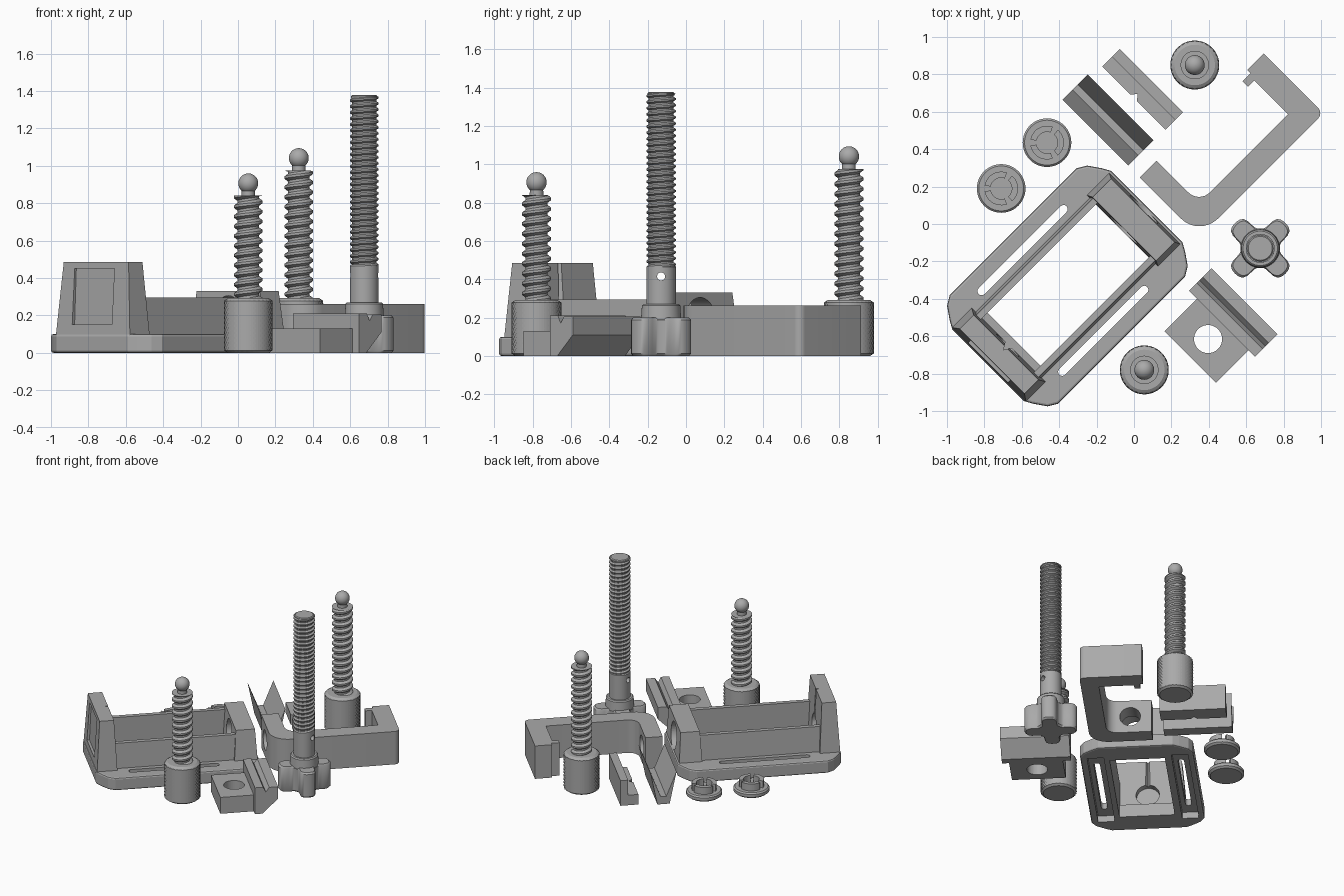
import bpy, bmesh
from math import sin, cos, pi, tanh
from mathutils import Matrix, Vector

if "Cube" in bpy.data.objects:
    bpy.data.objects.remove(bpy.data.objects["Cube"])

grey = bpy.data.materials.new("plain_grey")
grey.use_nodes = True
tone = (0.4, 0.4, 0.4, 1)
grey.diffuse_color = tone
grey.node_tree.nodes["Principled BSDF"].inputs["Base Color"].default_value = tone

DIAG = Matrix.Rotation(pi / 4, 4, 'Z')    # most parts lie along the diagonal
MID = 0.0175                              # centre line of the frame


def finish(name, bm, matrix, smooth=False):
    bmesh.ops.recalc_face_normals(bm, faces=bm.faces)
    mesh = bpy.data.meshes.new(name)
    bm.to_mesh(mesh)
    bm.free()
    mesh.materials.append(grey)
    mesh.transform(matrix)
    ob = bpy.data.objects.new(name, mesh)
    bpy.context.collection.objects.link(ob)
    if smooth:
        activate(ob)
        bpy.ops.object.shade_smooth_by_angle(angle=0.6)
    return ob


def activate(ob):
    bpy.ops.object.select_all(action='DESELECT')
    ob.select_set(True)
    bpy.context.view_layer.objects.active = ob


def loft(name, rings, matrix=DIAG, smooth=False):
    """Skin a stack of equal-length point rings and cap both ends."""
    bm = bmesh.new()
    loops = [[bm.verts.new(p) for p in ring] for ring in rings]
    n = len(loops[0])
    for a, b in zip(loops, loops[1:]):
        for i in range(n):
            bm.faces.new((a[i], a[(i + 1) % n], b[(i + 1) % n], b[i]))
    bm.faces.new(loops[0][::-1])
    bm.faces.new(loops[-1])
    return finish(name, bm, matrix, smooth)


def slab(name, pts, z0, z1, smooth=False):
    return loft(name, [[(x, y, z) for x, y in pts] for z in (z0, z1)], smooth=smooth)


def bar(name, pts, v0, v1):
    """Side profile in (u, z), drawn out along v."""
    return loft(name, [[(u, v, z) for u, z in pts] for v in (v0, v1)])


def rect(u0, u1, v0, v1):
    return [(u0, v0), (u1, v0), (u1, v1), (u0, v1)]


def taper(name, lo, hi, z0, z1):
    return loft(name, [[(x, y, z) for x, y in rect(*r)] for r, z in ((lo, z0), (hi, z1))])


def circle(r, z, n=48, c=(0, 0)):
    return [(c[0] + r * cos(2 * pi * i / n), c[1] + r * sin(2 * pi * i / n), z) for i in range(n)]


def lathe(name, profile, at, n=48):
    return loft(name, [circle(r, z, n) for r, z in profile], Matrix.Translation((*at, 0)), True)


def drill(u, v, z, r, length, axis):
    """Round cutter along u or z, in the diagonal frame."""
    turn = Matrix.Rotation(pi / 2, 4, 'Y') if axis == 'U' else Matrix()
    m = DIAG @ Matrix.Translation((u, v, z)) @ turn
    return loft("cutter", [circle(r, -length / 2), circle(r, length / 2)], m)


def cut(ob, *cutters):
    for c in cutters:
        mod = ob.modifiers.new("cut", 'BOOLEAN')
        mod.object, mod.operation, mod.solver = c, 'DIFFERENCE', 'EXACT'
        activate(ob)
        bpy.ops.object.modifier_apply(modifier=mod.name)
        bpy.data.objects.remove(c)


def bevel(ob, width, segments=2):
    mod = ob.modifiers.new("bevel", 'BEVEL')
    mod.width, mod.segments, mod.limit_method, mod.angle_limit = width, segments, 'ANGLE', 1.0
    activate(ob)
    bpy.ops.object.modifier_apply(modifier=mod.name)


def arc(cu, cv, r, a0, a1, n=8):
    return [(cu + r * cos(a0 + (a1 - a0) * i / n), cv + r * sin(a0 + (a1 - a0) * i / n))
            for i in range(n + 1)]


def thread(name, at, z0, z1, r, depth, pitch, n=32):
    """Helical thread; rows climb one pitch per turn and are clamped to the ends."""
    bm = bmesh.new()
    rows = int((z1 - z0) / pitch + 3) * 4
    grid = []
    for j in range(n):
        a = 2 * pi * j / n
        col = []
        for k in range(rows):
            z = z0 + pitch * (k / 4 - 1 + j / n)
            rad = r if k % 4 < 2 else r - depth
            col.append(bm.verts.new((rad * cos(a), rad * sin(a), min(max(z, z0), z1))))
        grid.append(col)
    for j in range(n):
        nxt, s = (grid[j + 1], 0) if j < n - 1 else (grid[0], 4)
        for k in range(rows - 1 - s):
            bm.faces.new((grid[j][k], nxt[k + s], nxt[k + s + 1], grid[j][k + 1]))
    finish(name, bm, Matrix.Translation((*at, 0)), False)
    lathe(name + "_core", [(r - depth, z0 - 0.01), (r - depth, z1)], at, n)


# Frame base with window, side slots and hollow underside
half = [(0.60, 0.27), (0.575, 0.315), (0.53, 0.38), (0.48, 0.41)]
quarter = half + [(-u, v) for u, v in half[::-1]]
outline = [(u - 0.486, v + MID) for u, v in quarter + [(-u, -v) for u, v in quarter]]
base = slab("frame_base", outline, 0, 0.1)
bevel(base, 0.012)
cut(base, slab("cutter", rect(-0.89, -0.07, MID - 0.2, MID + 0.2), -0.1, 0.2))
for s in (1, -1):
    v = MID + s * 0.305
    slot = arc(-0.21, v, 0.022, -pi / 2, pi / 2) + arc(-0.83, v, 0.022, pi / 2, 3 * pi / 2)
    cut(base, slab("cutter", rect(-0.95, -0.03, v - 0.055, v + 0.065), -0.1, 0.05),
        slab("cutter", slot, -0.1, 0.2))
    near, far = sorted((MID + s * 0.2, MID + s * 0.25))
    top = sorted((MID + s * 0.2, MID + s * 0.235))
    taper("frame_side_wall", (-0.95, -0.05, near, far), (-0.95, -0.05, *top), 0.08, 0.295)

# Tall end plate: shallow outer pocket, inner blind hole and V groove
tall = taper("tall_end_plate", (-1.08, -0.93, MID - 0.28, MID + 0.28),
             (-1.055, -0.95, MID - 0.245, MID + 0.245), 0.09, 0.485)
pocket = taper("cutter", (-1.2, -1.058, MID - 0.14, MID + 0.16),
               (-1.2, -1.045, MID - 0.14, MID + 0.16), 0.15, 0.45)
groove = slab("cutter", [(-0.9, MID - 0.04), (-0.9, MID + 0.04), (-0.97, MID)], 0, 0.6)
cut(tall, pocket, groove, drill(-0.92, MID, 0.2, 0.085, 0.14, 'U'))

# Low end block with cross hole
low = taper("low_end_block", (-0.07, 0.1, MID - 0.27, MID + 0.27),
            (-0.055, 0.085, MID - 0.24, MID + 0.24), 0.09, 0.33)
for ob in (low, base):
    cut(ob, drill(0.05, MID, 0.2, 0.105, 0.5, 'U'))

# Hooked clamp bracket
shape = ([(0.198, 0.155)] + arc(0.338, -0.157, 0.14, pi, 3 * pi / 2)
         + arc(1.095, -0.257, 0.04, -pi / 2, 0)
         + [(1.135, 0.155), (1.01, 0.155), (1.01, 0.13), (0.95, 0.13), (0.95, 0.087),
            (0.997, 0.087), (0.997, -0.167)]
         + arc(0.405, -0.087, 0.08, -pi / 2, -pi) + [(0.325, 0.155)])
bracket = slab("clamp_bracket", shape, 0, 0.262)
cut(bracket, drill(0.26, 0.0, 0.13, 0.075, 0.4, 'U'))
activate(bracket)
bpy.ops.object.shade_smooth_by_angle(angle=0.6)

# Loose jaw inserts
bar("trough_jaw", [(0.2, 0.25), (0.25, 0), (0.34, 0), (0.39, 0.25), (0.315, 0.06), (0.275, 0.06)],
    0.243, 0.74)
insert = bar("notched_jaw", [(0.475, 0), (0.607, 0), (0.607, 0.2), (0.55, 0.2), (0.55, 0.08),
                             (0.475, 0.08)], 0.237, 0.716)
cut(insert, slab("cutter", [(0.46, 0.44), (0.505, 0.478), (0.46, 0.516)], -0.1, 0.3))

# Sliding jaw: drilled foot and undercut gripping edge
foot = slab("sliding_jaw_foot", rect(-0.29, -0.03, -0.91, -0.52), 0, 0.13)
cut(foot, drill(-0.155, -0.715, 0.06, 0.075, 0.5, 'Z'))
bar("sliding_jaw_edge", [(-0.045, 0), (0.01, 0), (0.125, 0.11), (0.125, 0.205), (0.06, 0.205),
                         (0.035, 0.17), (0.015, 0.21), (-0.045, 0.21)], -0.96, -0.46)

# Swivel caps with three-way split collar
for at in ((-0.71, 0.19), (-0.465, 0.435)):
    lathe("cap_disc", [(0.115, 0), (0.13, 0.012), (0.13, 0.035), (0.12, 0.045)], at)
    for k in range(3):
        a0 = k * 2 * pi / 3 + 0.18 + pi
        a1 = a0 + 2 * pi / 3 - 0.36
        sector = arc(0, 0, 0.09, a0, a1, 12) + arc(0, 0, 0.057, a1, a0, 12)
        loft("cap_collar", [[(x, y, z) for x, y in sector] for z in (0.04, 0.1)],
             Matrix.Translation((*at, 0)))

# Ball-ended thumb screws with knurled heads
for at, top in (((0.055, -0.78), 0.84), ((0.325, 0.85), 0.975)):
    n, rows = 60, 20
    rings = [circle(0.112, 0, n), circle(0.122, 0.008, n)]
    for k in range(rows + 1):
        z = 0.012 + 0.266 * k / rows
        rings.append([(x * m, y * m, z) for i, (x, y, _) in enumerate(circle(0.127, 0, n))
                      for m in [1.03 if (i + k) % 2 else 0.985]])
    rings += [circle(0.122, 0.284, n), circle(0.108, 0.293, n)]
    loft("knurled_head", rings, Matrix.Translation((*at, 0)))
    thread("thumb_screw_thread", at, 0.28, top, 0.076, 0.018, 0.052)
    ball = [(0.053 * sin(a), top + 0.066 - 0.053 * cos(a))
            for a in [0.72 + (pi - 0.74) * i / 16 for i in range(17)]]
    lathe("ball_tip", [(0.036, top - 0.01)] + ball, at, 32)

# Long clamp bolt: lobed knob, collar, cross-drilled shank, thread
at = (0.675, -0.13)


def star(grow, z, n=72):
    ring = []
    for i in range(n):
        a = 2 * pi * i / n
        r = 0.148 + 0.043 * tanh(1.8 * cos(4 * a - pi)) / tanh(1.8) + grow
        ring.append((r * cos(a), r * sin(a), z))
    return ring


loft("lobed_knob", [star(-0.012, 0), star(0, 0.012), star(0, 0.188), star(-0.012, 0.2)],
     Matrix.Translation((*at, 0)), True)
lathe("knob_collar", [(0.105, 0.19), (0.1, 0.262), (0.092, 0.27)], at)
shank = lathe("bolt_shank", [(0.077, 0.26), (0.077, 0.465), (0.07, 0.472)], at)
cross = loft("cutter", [circle(0.021, -0.2, 24), circle(0.021, 0.2, 24)],
             Matrix.Translation((*at, 0.415)) @ Matrix.Rotation(pi / 2, 4, 'Y'))
cut(shank, cross)
thread("bolt_thread", at, 0.465, 1.37, 0.077, 0.012, 0.032)
lathe("bolt_tip", [(0.07, 1.36), (0.07, 1.372), (0.064, 1.378)], at, 32)
